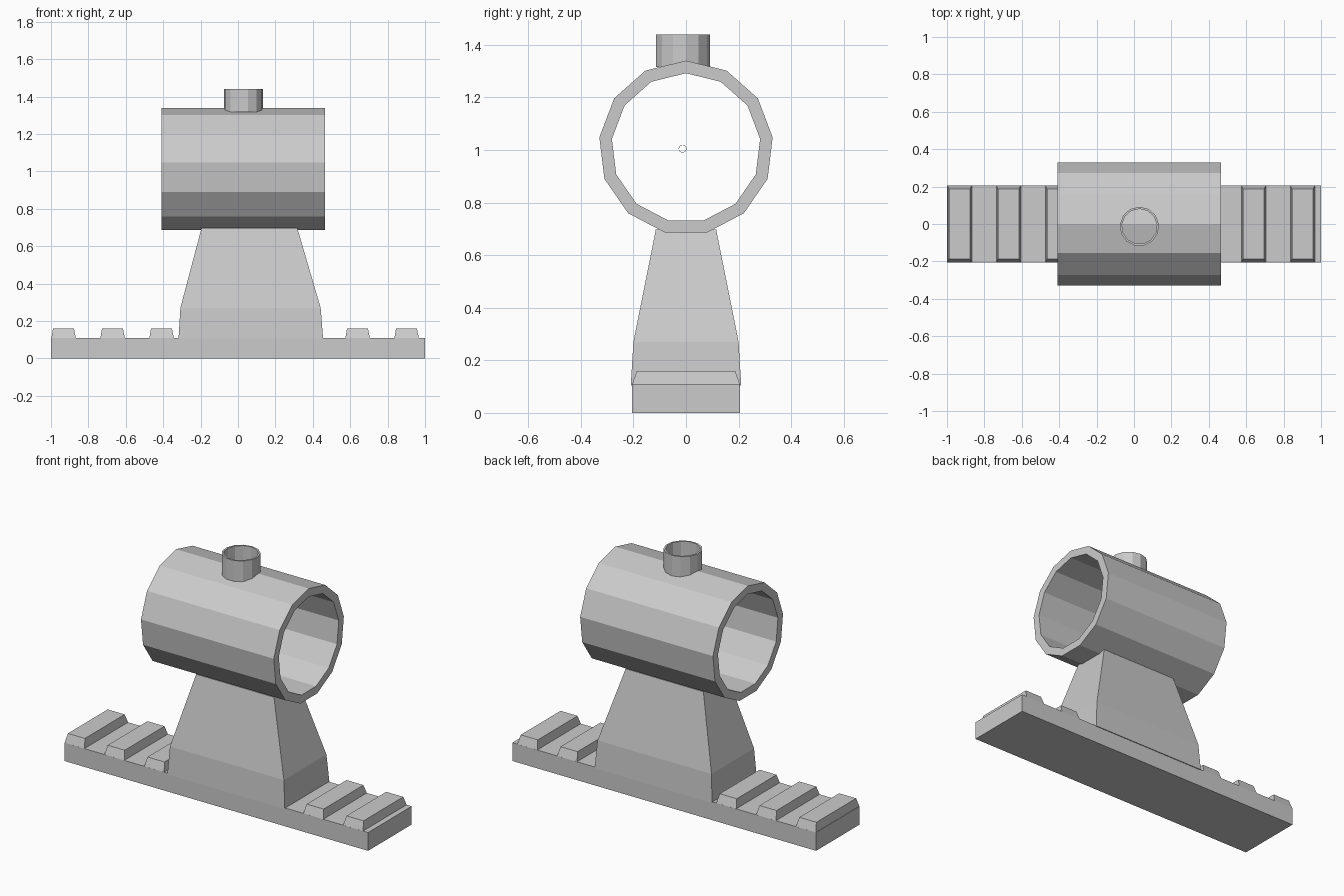
import bpy
from math import sin, cos, tau

if "Cube" in bpy.data.objects:
    bpy.data.objects.remove(bpy.data.objects["Cube"])

def make(name, verts, faces):
    me = bpy.data.meshes.new(name)
    me.from_pydata(verts, [], faces)
    me.update()
    ob = bpy.data.objects.new(name, me)
    bpy.context.collection.objects.link(ob)
    return ob

def loft(name, sections):
    """Stack of rectangles (x0, x1, y0, y1, z), closed at both ends."""
    v, f = [], []
    for x0, x1, y0, y1, z in sections:
        v += [(x0, y0, z), (x1, y0, z), (x1, y1, z), (x0, y1, z)]
    for s in range(len(sections) - 1):
        for i in range(4):
            j = (i + 1) % 4
            f.append((4*s + i, 4*s + j, 4*s + 4 + j, 4*s + 4 + i))
    n = len(v)
    f += [(3, 2, 1, 0), (n - 4, n - 3, n - 2, n - 1)]
    return make(name, v, f)

def tube(name, place, r_out, r_in, a, b, sides=13):
    """Hollow tube from a to b; place(u, v, w) maps ring u, v and length w to xyz."""
    rings = [(r_out, a), (r_out, b), (r_in, b), (r_in, a)]
    v = [place(r * sin(tau*i/sides), r * cos(tau*i/sides), w)
         for r, w in rings for i in range(sides)]
    f = []
    for k in range(4):
        m = (k + 1) % 4
        for i in range(sides):
            j = (i + 1) % sides
            f.append((k*sides + j, k*sides + i, m*sides + i, m*sides + j))
    return make(name, v, f)

def along_x(y, z):
    return lambda u, v, w: (w, y + u, z + v)

def along_z(x, y):
    return lambda u, v, w: (x + u, y + v, w)

# Mounting rail with tapered teeth
loft("rail_base", [(-1, 1, -.205, .205, 0), (-1, 1, -.205, .205, .109)])
for i in range(8):
    x = -.998 + .262 * i
    loft(f"rail_tooth_{i + 1}", [(x, x + .131, -.205, .205, .108),
                                 (x + .009, x + .121, -.187, .187, .16)])

# Tapered pedestal
loft("pedestal", [(-.318, .455, -.21, .21, .105),
                  (-.308, .442, -.2, .2, .27),
                  (-.195, .317, -.115, .115, .697)])

# Sight body, top turret and the small aiming ring inside
tube("sight_body", along_x(0, 1.008), .332, .284, -.408, .466)
tube("top_turret", along_z(.029, -.013), .105, .094, 1.316, 1.44)
tube("aiming_ring", along_x(-.013, 1.005), .015, .0135, .02, .04)

# Consistent outward normals
import bmesh
for ob in bpy.context.collection.objects:
    bm = bmesh.new()
    bm.from_mesh(ob.data)
    bmesh.ops.recalc_face_normals(bm, faces=bm.faces)
    bm.to_mesh(ob.data)
    bm.free()
